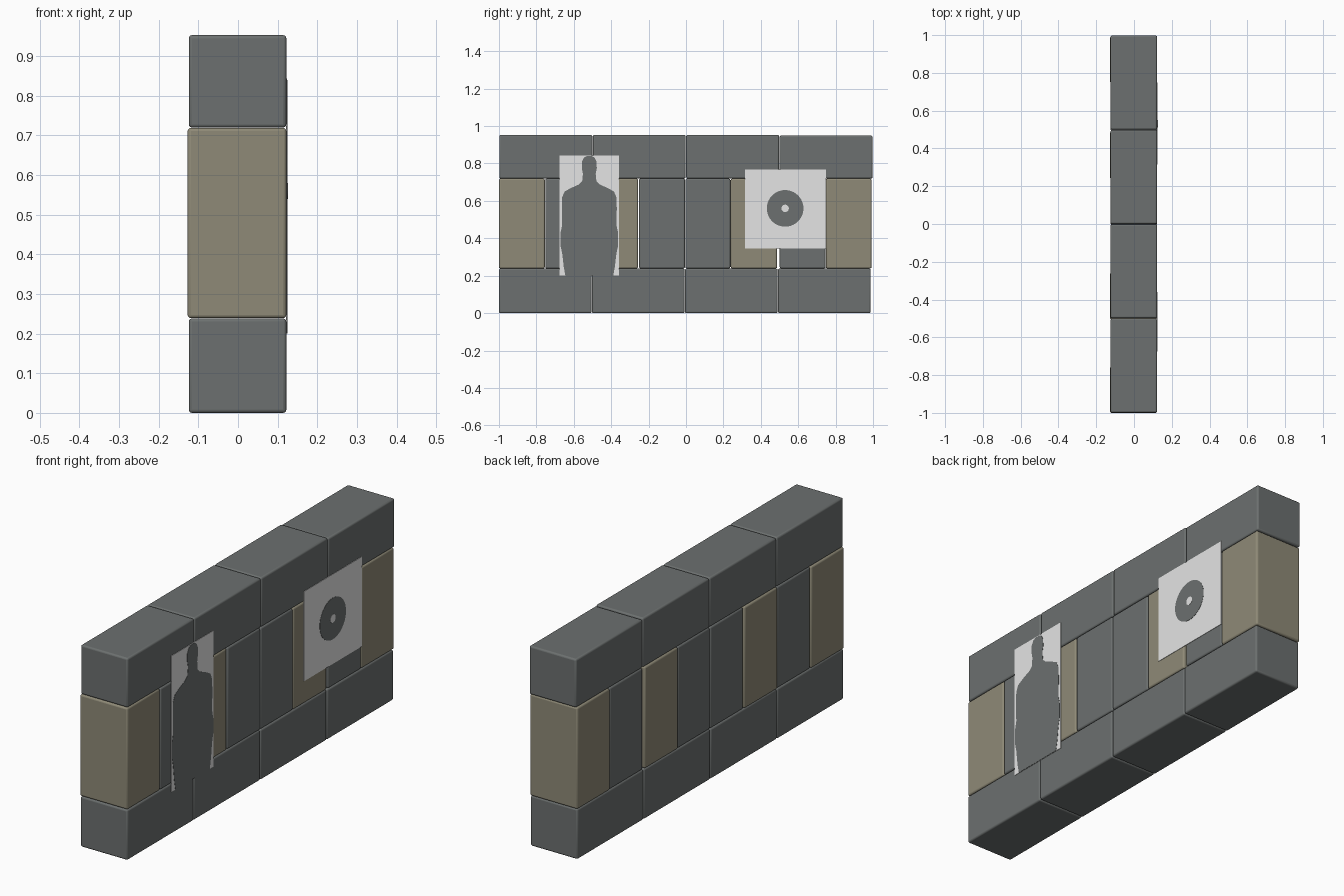
import bpy, bmesh, math

if "Cube" in bpy.data.objects:
    bpy.data.objects.remove(bpy.data.objects["Cube"])


def material(name, rgb):
    m = bpy.data.materials.new(name)
    m.diffuse_color = (*rgb, 1)
    m.use_nodes = True
    m.node_tree.nodes["Principled BSDF"].inputs["Base Color"].default_value = m.diffuse_color
    return m


GREY = material("slate_grey", (0.150, 0.162, 0.160))
TAN = material("sand_tan", (0.275, 0.255, 0.185))
WHITE = material("paper_white", (0.78, 0.78, 0.78))


def finish(name, bm, mat):
    me = bpy.data.meshes.new(name)
    bmesh.ops.recalc_face_normals(bm, faces=bm.faces)
    bm.to_mesh(me)
    bm.free()
    me.materials.append(mat)
    ob = bpy.data.objects.new(name, me)
    bpy.context.collection.objects.link(ob)
    return ob


def box(name, x, y, z, mat, bevel=0.0):
    bm = bmesh.new()
    bmesh.ops.create_cube(bm, size=1)
    for v in bm.verts:
        v.co = [(r[0] + r[1]) / 2 + c * (r[1] - r[0]) for r, c in zip((x, y, z), v.co)]
    ob = finish(name, bm, mat)
    if bevel:
        mod = ob.modifiers.new("rounded_edges", "BEVEL")
        mod.width, mod.segments = bevel, 3
        bpy.context.view_layer.objects.active = ob
        ob.select_set(True)
        bpy.ops.object.shade_smooth_by_angle(angle=math.radians(35))
        ob.select_set(False)
    return ob


def plate(name, outline, x0, x1, mat):
    """Flat (y, z) outline extruded along x."""
    bm = bmesh.new()
    f = bm.faces.new([bm.verts.new((x0, y, z)) for y, z in outline])
    ext = bmesh.ops.extrude_face_region(bm, geom=[f])
    for v in ext["geom"]:
        if isinstance(v, bmesh.types.BMVert):
            v.co.x = x1
    return finish(name, bm, mat)


def circle(cy, cz, r, n=40):
    return [(cy + r * math.cos(2 * math.pi * i / n), cz + r * math.sin(2 * math.pi * i / n))
            for i in range(n)]


# Long blocks of the bottom and top rows
X = (-0.124, 0.122)
for i in range(4):
    y = -1 + 0.4975 * i
    box(f"bottom_block_{i + 1}", X, (y, y + 0.495), (0, 0.238), GREY, 0.008)
    y = -0.998 + 0.4995 * i
    box(f"top_block_{i + 1}", X, (y, y + 0.497), (0.72, 0.953 if i < 3 else 0.949), GREY, 0.008)

# Upright blocks of the middle row
uprights = [(-1.0, -0.755, TAN), (-0.752, -0.505, GREY), (-0.503, -0.257, TAN),
            (-0.251, -0.006, GREY), (-0.003, 0.237, GREY), (0.239, 0.487, TAN),
            (0.501, 0.746, GREY), (0.748, 0.992, TAN)]
for i, (a, b, mat) in enumerate(uprights):
    xs = (-0.127, 0.122) if mat == TAN else X
    box(f"upright_block_{i + 1}", xs, (a, b), (0.239, 0.719), mat, 0.008)

# Paper sheets on the right side
box("figure_sheet", (0.1215, 0.1240), (-0.675, -0.359), (0.20, 0.843), WHITE)
box("bullseye_sheet", (0.1215, 0.1240), (0.316, 0.748), (0.345, 0.769), WHITE)

# Human outline: half profile (offset, z) mirrored about the head centre
cy = -0.517
half = [(0.128, 0.2005), (0.137, 0.25), (0.145, 0.32), (0.154, 0.36), (0.154, 0.43),
        (0.145, 0.47), (0.147, 0.56), (0.145, 0.62), (0.132, 0.65), (0.10, 0.668),
        (0.055, 0.688), (0.038, 0.705), (0.034, 0.745), (0.040, 0.775), (0.039, 0.81),
        (0.028, 0.832), (0.012, 0.840)]
plate("figure_outline", [(cy + d, z) for d, z in half] + [(cy - d, z) for d, z in reversed(half)],
      0.1235, 0.1250, GREY)

# Bullseye disc and centre spot
plate("bullseye_disc", circle(0.53, 0.56, 0.098), 0.1235, 0.1250, GREY)
plate("bullseye_centre", circle(0.53, 0.56, 0.02, 20), 0.1240, 0.1258, WHITE)
